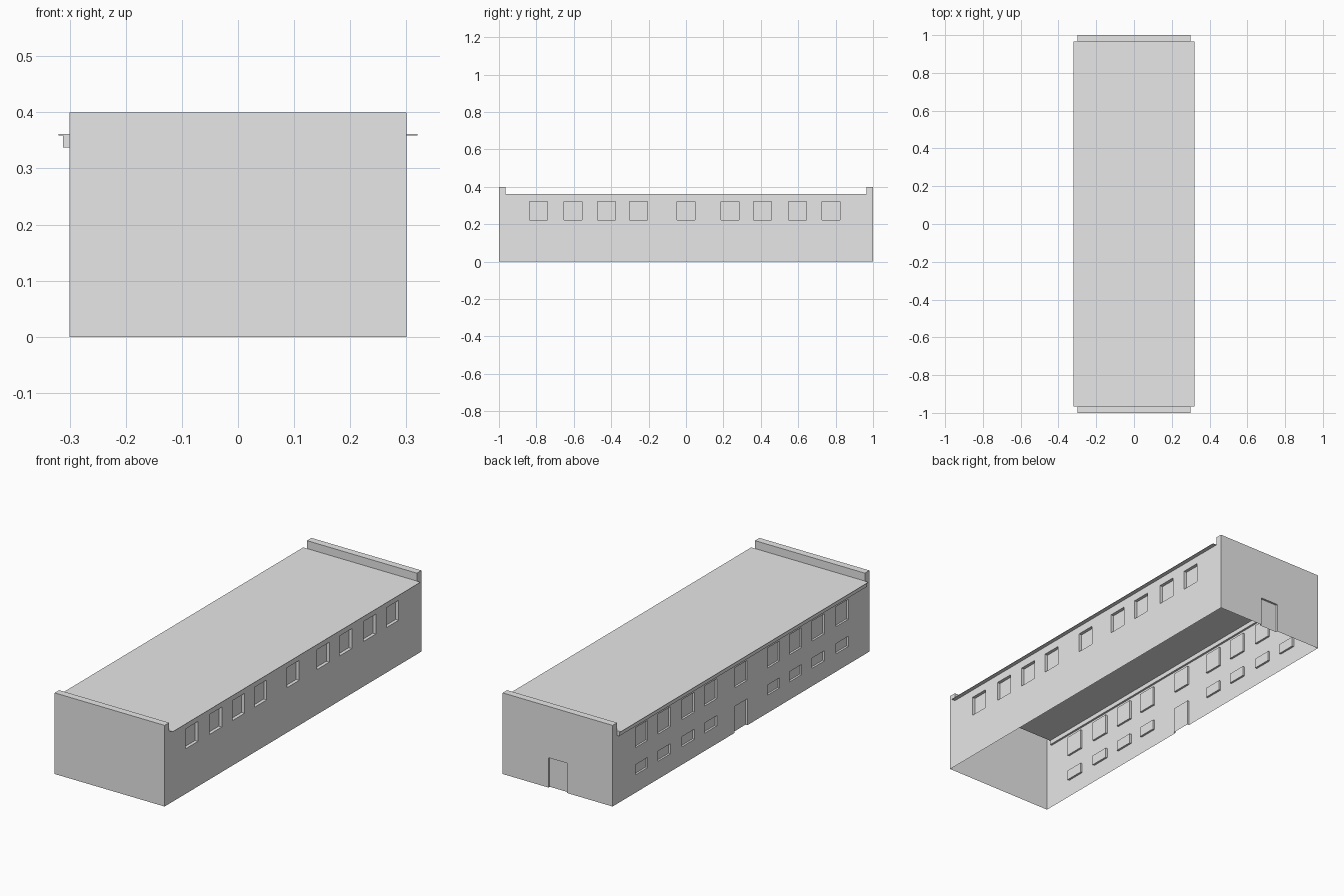
import bpy
import bmesh
from mathutils import Vector

old = bpy.data.objects.get("Cube")
if old:
    bpy.data.objects.remove(old, do_unlink=True)

HALF_W, HALF_L = 0.30, 1.0
EAVE, TOP = 0.36, 0.40
END = 0.965          # inner face of the end parapets
UP = Vector((0, 0, 1))

grey = bpy.data.materials.new("light_grey")
grey.use_nodes = True
grey.diffuse_color = (0.8, 0.8, 0.8, 1)
grey.node_tree.nodes["Principled BSDF"].inputs["Base Color"].default_value = (0.8, 0.8, 0.8, 1)


def finish(name, bm):
    bmesh.ops.remove_doubles(bm, verts=bm.verts, dist=0.0001)
    mesh = bpy.data.meshes.new(name)
    bm.to_mesh(mesh)
    bm.free()
    mesh.materials.append(grey)
    obj = bpy.data.objects.new(name, mesh)
    bpy.context.collection.objects.link(obj)
    return obj


def quad(bm, *points):
    bm.faces.new([bm.verts.new(p) for p in points])


def wall(name, normal, dist, half, openings=(), depth=0.0, notched=False):
    """Sheet wall with recessed openings (u0, u1, z0, z1)."""
    n = Vector(normal)
    u = UP.cross(n)

    def at(a, z, d=0.0):
        return n * (dist - d) + u * a + UP * z

    us = sorted({-half, half, *(e for o in openings for e in o[:2])}
                | ({-END, END} if notched else set()))
    zs = sorted({0.0, EAVE, TOP, *(e for o in openings for e in o[2:])})
    bm = bmesh.new()
    for a0, a1 in zip(us, us[1:]):
        for z0, z1 in zip(zs, zs[1:]):
            a, z = (a0 + a1) / 2, (z0 + z1) / 2
            if notched and z > EAVE and abs(a) < END:
                continue
            if any(o[0] < a < o[1] and o[2] < z < o[3] for o in openings):
                continue
            quad(bm, at(a0, z0), at(a1, z0), at(a1, z1), at(a0, z1))
    # Recessed panel and its reveals
    for a0, a1, z0, z1 in openings:
        ring = [(a0, z0), (a1, z0), (a1, z1), (a0, z1)]
        quad(bm, *[at(a, z, depth) for a, z in ring])
        for p, q in zip(ring, ring[1:] + ring[:1]):
            if p[1] == q[1] == 0:
                continue
            quad(bm, at(*p), at(*q), at(*q, depth), at(*p, depth))
    return finish(name, bm)


def box(name, x0, x1, y0, y1, z0, z1):
    bm = bmesh.new()
    bmesh.ops.create_cube(bm, size=1)
    for v in bm.verts:
        v.co = ((x0 + x1) / 2 + v.co.x * (x1 - x0),
                (y0 + y1) / 2 + v.co.y * (y1 - y0),
                (z0 + z1) / 2 + v.co.z * (z1 - z0))
    return finish(name, bm)


# Window rows
centres = [-0.788, -0.603, -0.425, -0.253, 0.0, 0.235, 0.41, 0.597, 0.775]
W = 0.048


def row(sign, z0, z1, skip_middle=False):
    return [(sign * c - W, sign * c + W, z0, z1)
            for c in centres if c or not skip_middle]


# Long walls
wall("left_wall", (1, 0, 0), HALF_W, HALF_L, row(1, 0.222, 0.32), 0.016, True)
wall("right_wall", (-1, 0, 0), HALF_W, HALF_L,
     row(-1, 0.222, 0.32) + row(-1, 0.088, 0.138, True) + [(-0.05, 0.05, 0.0, 0.13)],
     0.01, True)

# End walls
wall("front_wall", (0, -1, 0), HALF_L, HALF_W)
wall("back_wall", (0, 1, 0), HALF_L, HALF_W, [(-0.05, 0.05, 0.0, 0.147)], 0.01)

# Parapet caps and inner faces
for name, s in (("front_parapet", -1), ("back_parapet", 1)):
    bm = bmesh.new()
    lo, hi = sorted((s * END, s * HALF_L))
    quad(bm, (-HALF_W, lo, TOP), (HALF_W, lo, TOP), (HALF_W, hi, TOP), (-HALF_W, hi, TOP))
    x = HALF_W * s
    quad(bm, (x, s * END, EAVE), (-x, s * END, EAVE), (-x, s * END, TOP), (x, s * END, TOP))
    bmesh.ops.recalc_face_normals(bm, faces=bm.faces)
    bm.faces.ensure_lookup_table()
    if bm.faces[0].normal.z < 0:
        bmesh.ops.reverse_faces(bm, faces=bm.faces)
    finish(name, bm)

# Thin overhanging roof and the eave box below it
box("roof", -0.32, 0.32, -END, END, EAVE - 0.001, EAVE + 0.001)
box("eave_box", -0.312, -0.29, -END, END, 0.337, EAVE - 0.001)
